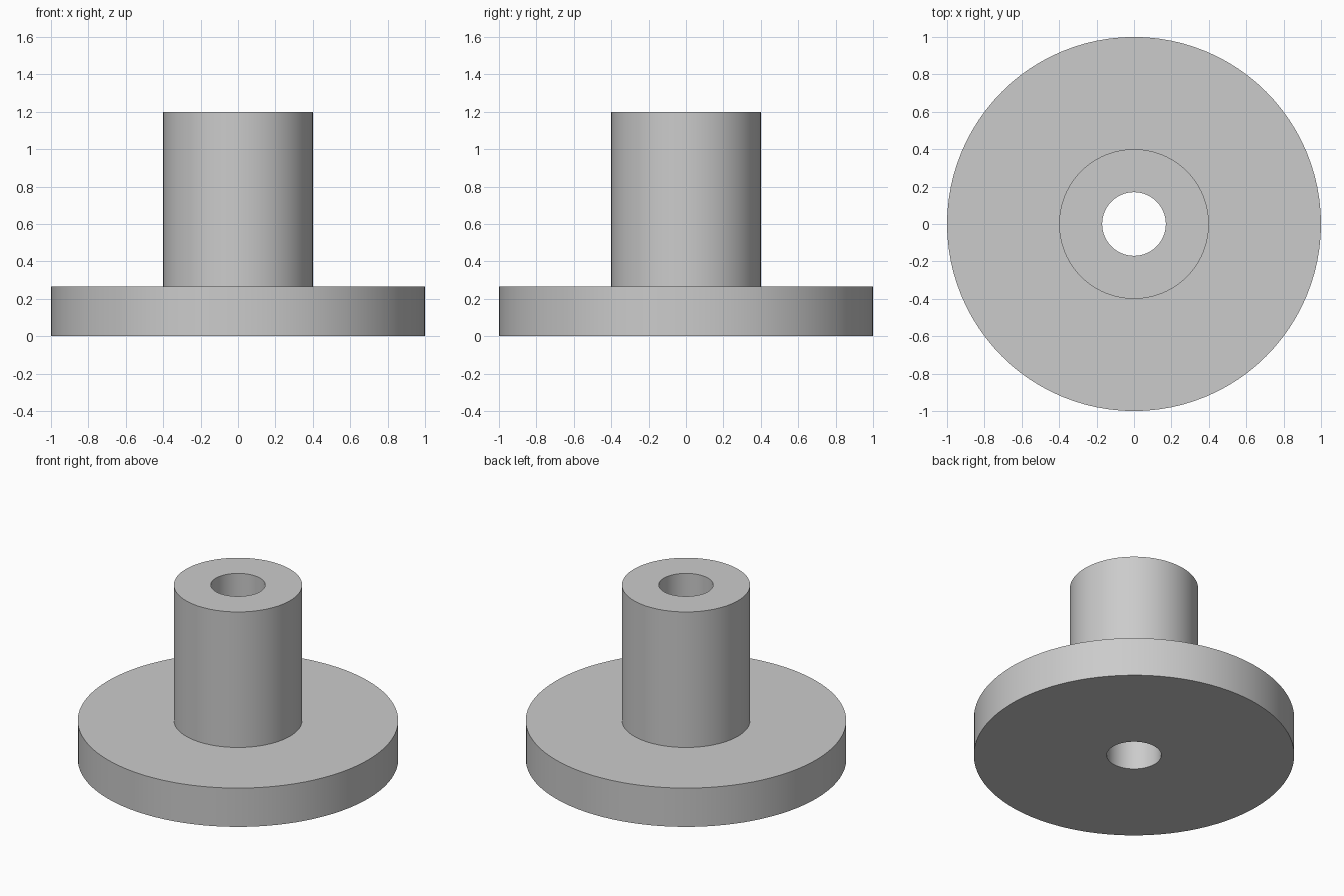
import bpy
import bmesh
from math import pi, radians

default_cube = bpy.data.objects.get("Cube")
if default_cube:
    bpy.data.objects.remove(default_cube, do_unlink=True)

SEGMENTS = 96
FLANGE_RADIUS, HUB_RADIUS, BORE_RADIUS = 1.0, 0.4, 0.17
FLANGE_TOP, HUB_TOP = 0.267, 1.2

# Plain grey material
grey = bpy.data.materials.new("light grey")
grey.use_nodes = True
colour = (0.6, 0.6, 0.6, 1)
grey.diffuse_color = colour
grey.node_tree.nodes["Principled BSDF"].inputs["Base Color"].default_value = colour


def lathe(name, profile, material):
    """Revolve a closed (radius, height) profile around the z axis."""
    bm = bmesh.new()
    verts = [bm.verts.new((r, 0, z)) for r, z in profile]
    edges = [bm.edges.new((v, verts[(i + 1) % len(verts)])) for i, v in enumerate(verts)]
    bmesh.ops.spin(bm, geom=verts + edges, cent=(0, 0, 0), axis=(0, 0, 1),
                   angle=2 * pi, steps=SEGMENTS, use_merge=True)
    bmesh.ops.remove_doubles(bm, verts=bm.verts, dist=0.0001)
    bmesh.ops.recalc_face_normals(bm, faces=bm.faces)
    mesh = bpy.data.meshes.new(name)
    bm.to_mesh(mesh)
    bm.free()
    mesh.materials.append(material)
    obj = bpy.data.objects.new(name, mesh)
    bpy.context.collection.objects.link(obj)
    return obj


# Flange and hub in one solid, with the bore running right through
bushing = lathe("flanged_bushing", [
    (BORE_RADIUS, 0), (FLANGE_RADIUS, 0), (FLANGE_RADIUS, FLANGE_TOP),
    (HUB_RADIUS, FLANGE_TOP), (HUB_RADIUS, HUB_TOP), (BORE_RADIUS, HUB_TOP),
], grey)

# Smooth walls, sharp rims
bpy.ops.object.select_all(action="DESELECT")
bushing.select_set(True)
bpy.context.view_layer.objects.active = bushing
bpy.ops.object.shade_smooth_by_angle(angle=radians(30))
